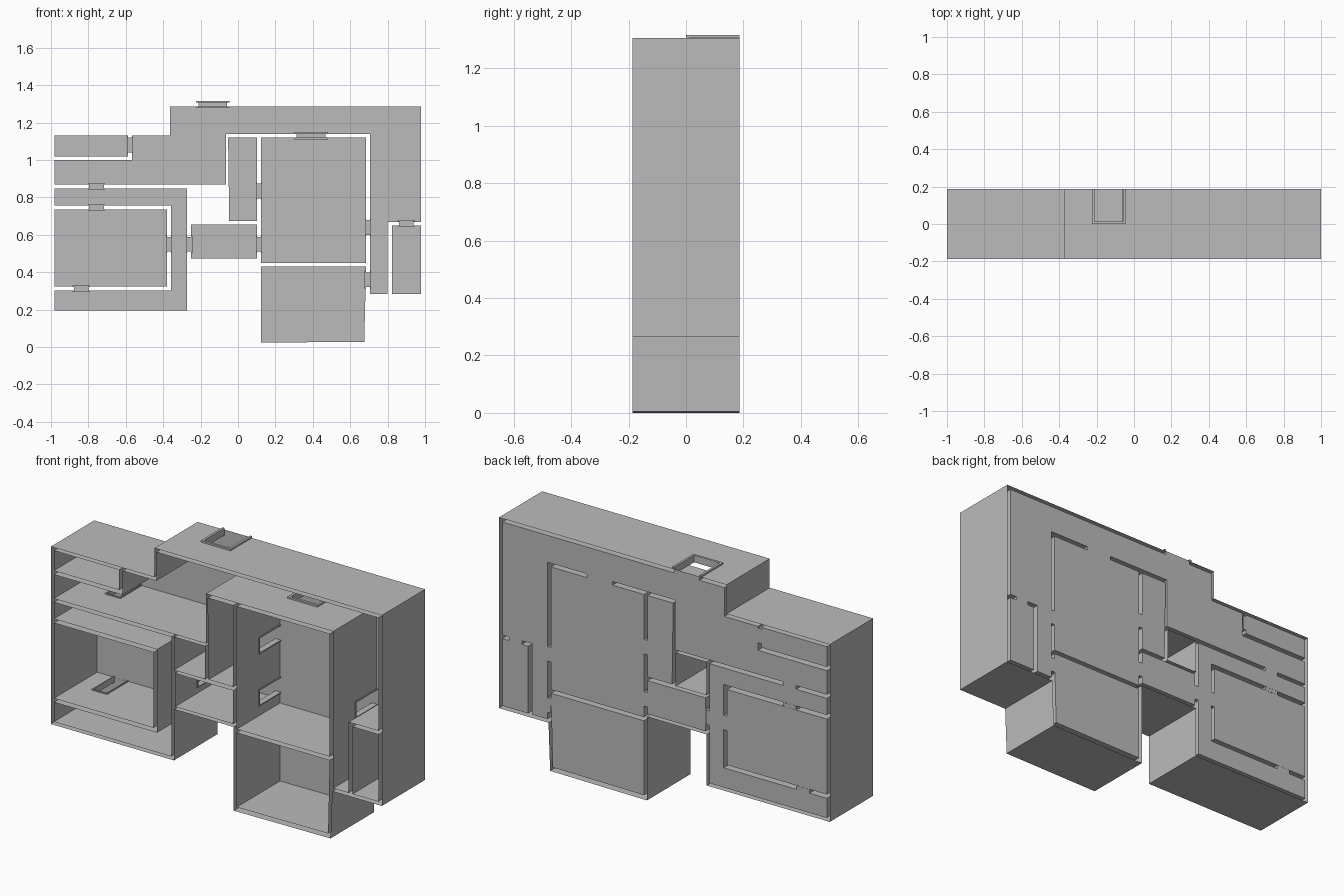
import bpy
import bmesh

cube = bpy.data.objects.get("Cube")
if cube:
    bpy.data.objects.remove(cube, do_unlink=True)

FRONT, BACK = -0.187, 0.187   # open side and floor side of the rooms
GAP = 0.0105                  # half the space between neighbouring rooms

grey = bpy.data.materials.new("plain_grey")
grey.use_nodes = True
colour = (0.5, 0.5, 0.5, 1)
grey.diffuse_color = colour
grey.node_tree.nodes["Principled BSDF"].inputs["Base Color"].default_value = colour


def finish(bm, name):
    mesh = bpy.data.meshes.new(name)
    bm.to_mesh(mesh)
    bm.free()
    mesh.materials.append(grey)
    obj = bpy.data.objects.new(name, mesh)
    bpy.context.collection.objects.link(obj)


def face(bm, points):
    bm.faces.new([bm.verts.new(p) for p in points])


def corners(steps):
    """Right-angled outline from alternating x and z positions."""
    n = len(steps)
    out = []
    for i in range(n):
        a, b = steps[i], steps[(i + 1) % n]
        out.append((a, b) if i % 2 == 0 else (b, a))
    return out


# Doorways: wall direction (0 along x, 1 along z), place along, place across, half width
WIDE, SLIM = 0.09, 0.046
doors = [
    (0, -0.135, 1.297, WIDE), (0, 0.39, 1.13, WIDE),
    (0, -0.757, 0.858, SLIM), (0, -0.757, 0.746, SLIM),
    (0, -0.838, 0.312, SLIM), (0, 0.9, 0.66, SLIM),
    (1, 1.08, -0.577, SLIM), (1, 0.55, -0.369, SLIM),
    (1, 0.55, -0.261, SLIM), (1, 0.55, 0.112, SLIM),
    (1, 0.835, 0.112, SLIM), (1, 0.64, 0.695, SLIM),
    (1, 0.36, 0.694, SLIM),
]


def trim(half):
    return half * 0.14


def wall(bm, p, q):
    """Upright sheet from p to q with an opening at each doorway it meets."""
    axis = 0 if abs(q[0] - p[0]) > abs(q[1] - p[1]) else 1
    length = q[axis] - p[axis]
    holes = []
    for direction, along, across, half in doors:
        t = (along - p[axis]) / length
        if direction != axis or not 0 < t < 1:
            continue
        here = p[1 - axis] + t * (q[1 - axis] - p[1 - axis])
        if abs(here - across) < 0.03:
            w = (half - trim(half)) / abs(length)
            holes.append((t - w, t + w, trim(half)))

    def sheet(t0, t1, back):
        a, b = [[p[k] + t * (q[k] - p[k]) for k in (0, 1)] for t in (t0, t1)]
        face(bm, [(a[0], FRONT, a[1]), (b[0], FRONT, b[1]),
                  (b[0], back, b[1]), (a[0], back, a[1])])

    start = 0
    for t0, t1, head in sorted(holes):
        sheet(start, t0, BACK)
        sheet(t0, t1, head)
        start = t1
    sheet(start, 1, BACK)


def walls(bm, outline):
    for i, p in enumerate(outline):
        wall(bm, p, outline[(i + 1) % len(outline)])


# Rooms: a floor sheet with walls around it
rooms = {
    "main_corridor": corners([-0.363, 1.13, -0.566, 0.999, -0.982, 0.868, -0.063,
                              1.14, 0.706, 0.283, 0.8, 0.67, 0.979, 1.287]),
    "side_corridor": corners([-0.982, 0.757, -0.358, 0.302, -0.982, 0.195, -0.272, 0.848]),
    "upper_left_room": corners([-0.982, 1.02, -0.587, 1.13]),
    "lower_left_room": corners([-0.982, 0.323, -0.379, 0.735]),
    "link_room": corners([-0.25, 0.473, 0.102, 0.655]),
    "narrow_room": corners([-0.053, 0.675, 0.102, 1.12]),
    "great_room": corners([0.123, 0.45, 0.685, 1.12]),
    "bottom_room": corners([0.123, 0.024, 0.685, 0.43]),
    "end_room": corners([0.823, 0.283, 0.979, 0.65]),
}
rooms["bottom_room"][1] = (0.675, 0.028)
rooms["narrow_room"][0] = (-0.047, 0.675)
for name, outline in rooms.items():
    bm = bmesh.new()
    face(bm, [(x, BACK, z) for x, z in outline])
    walls(bm, outline)
    finish(bm, name)

# Outer wall and the enclosed shaft
outer = corners([-1, 0.178, -0.256, 0.457, 0.105, 0, 0.7, 0.265,
                 1, 1.306, -0.375, 1.147])
outer[5] = (0.69, 0.005)
bm = bmesh.new()
walls(bm, outer[::-1])
finish(bm, "outer_wall")
bm = bmesh.new()
walls(bm, corners([-0.256, 0.671, -0.068, 0.852]))
finish(bm, "shaft_wall")

# Door frames: lining through the wall, raised trim on both sides
for number, (direction, along, across, half) in enumerate(doors, 1):
    bm = bmesh.new()
    band = trim(half)
    inner = half - band
    proud = 0.009 if half == WIDE else 0.006

    def place(u, v, y):
        a, b = along + u, across + v
        return (a, y, b) if direction == 0 else (b, y, a)

    def block(u0, u1, v0, v1, y0, y1):
        made = bmesh.ops.create_cube(bm, size=1)["verts"]
        for vert in made:
            x, y, z = vert.co
            vert.co = place(u1 if x > 0 else u0, v1 if z > 0 else v0,
                            y1 if y > 0 else y0)

    for y in (band, BACK):
        face(bm, [place(-inner, -GAP, y), place(inner, -GAP, y),
                  place(inner, GAP, y), place(-inner, GAP, y)])
    for side in (-1, 1):
        u = side * inner
        face(bm, [place(u, -GAP, band), place(u, GAP, band),
                  place(u, GAP, BACK), place(u, -GAP, BACK)])
        v0, v1 = sorted((side * GAP, side * (GAP + proud)))
        block(-half, half, v0, v1, 0, band)
        block(-half, -inner, v0, v1, band, BACK)
        block(inner, half, v0, v1, band, BACK)
    bmesh.ops.recalc_face_normals(bm, faces=bm.faces)
    finish(bm, f"door_frame_{number}")
